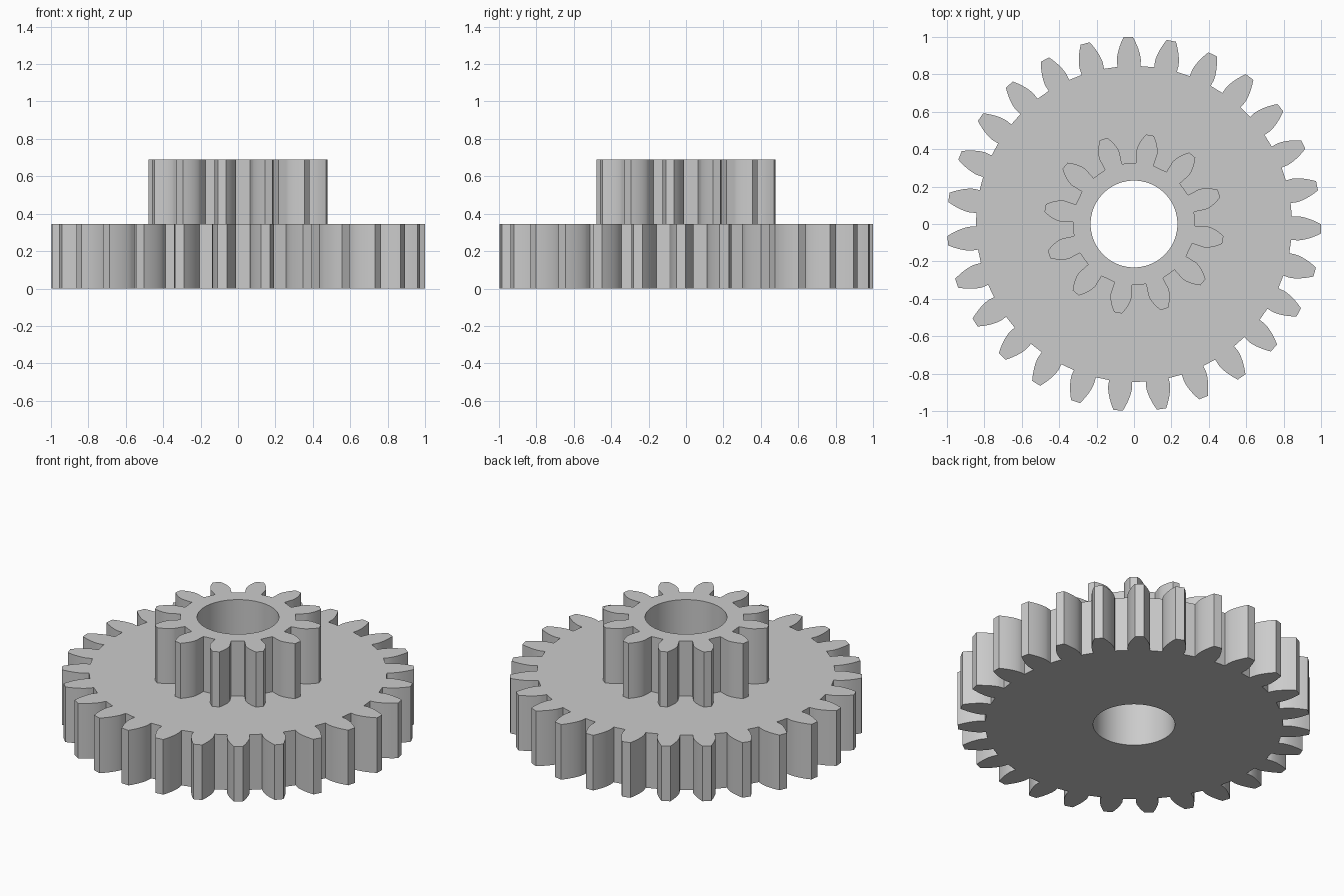
import bpy
import bmesh
from math import acos, cos, sin, tan, pi, radians

cube = bpy.data.objects.get("Cube")
if cube:
    bpy.data.objects.remove(cube, do_unlink=True)

grey = bpy.data.materials.new("grey plastic")
grey.use_nodes = True
grey.diffuse_color = (0.6, 0.6, 0.6, 1)
grey.node_tree.nodes["Principled BSDF"].inputs["Base Color"].default_value = grey.diffuse_color

MODULE = 2 / 29          # pitch diameter per tooth
PRESSURE = radians(20)
BORE = 0.232
THICKNESS = 0.345
FLANK_STEPS = 8


def involute(angle):
    return tan(angle) - angle


def gear_outline(teeth, phase):
    """Involute gear outline, counter-clockwise, first tooth centred on phase."""
    pitch = MODULE * teeth / 2
    tip, root = pitch + MODULE, pitch - 1.25 * MODULE
    base = pitch * cos(PRESSURE)
    half_base = pi / (2 * teeth) + involute(PRESSURE)

    # one flank as (radius, half angle), from root to tip
    flank = [(root, half_base)]
    for i in range(FLANK_STEPS + 1):
        r = base + (tip - base) * (i / FLANK_STEPS) ** 1.5
        flank.append((r, half_base - involute(acos(min(1, base / r)))))

    points = []
    for t in range(teeth):
        centre = phase + t * 2 * pi / teeth
        tooth = [(r, centre - a) for r, a in flank]
        tooth += [(r, centre + a) for r, a in reversed(flank)]
        points += [(r * cos(a), r * sin(a)) for r, a in tooth]
    return points


def add_loop(bm, points, z):
    verts = [bm.verts.new((x, y, z)) for x, y in points]
    return [bm.edges.new((v, verts[i - 1])) for i, v in enumerate(verts)]


def make_gear(name, teeth, phase, z):
    bm = bmesh.new()
    circle = [(BORE * cos(i * pi / 36), BORE * sin(i * pi / 36)) for i in range(72)]
    edges = add_loop(bm, gear_outline(teeth, radians(phase)), z)
    edges += add_loop(bm, circle, z)
    bmesh.ops.triangle_fill(bm, edges=edges, use_beauty=True, normal=(0, 0, 1))

    # raise the filled profile into a solid
    result = bmesh.ops.extrude_face_region(bm, geom=bm.faces[:], use_keep_orig=True)
    top = [g for g in result["geom"] if isinstance(g, bmesh.types.BMVert)]
    bmesh.ops.translate(bm, verts=top, vec=(0, 0, THICKNESS))
    bmesh.ops.recalc_face_normals(bm, faces=bm.faces[:])

    mesh = bpy.data.meshes.new(name)
    bm.to_mesh(mesh)
    bm.free()
    mesh.materials.append(grey)
    obj = bpy.data.objects.new(name, mesh)
    bpy.context.collection.objects.link(obj)
    bpy.ops.object.select_all(action='DESELECT')
    obj.select_set(True)
    bpy.context.view_layer.objects.active = obj
    bpy.ops.object.shade_smooth_by_angle(angle=radians(25))


# wide lower wheel and narrow upper pinion sharing one bore
make_gear("large_gear", 27, 91.8, 0)
make_gear("small_gear", 12, 79.8, THICKNESS)
